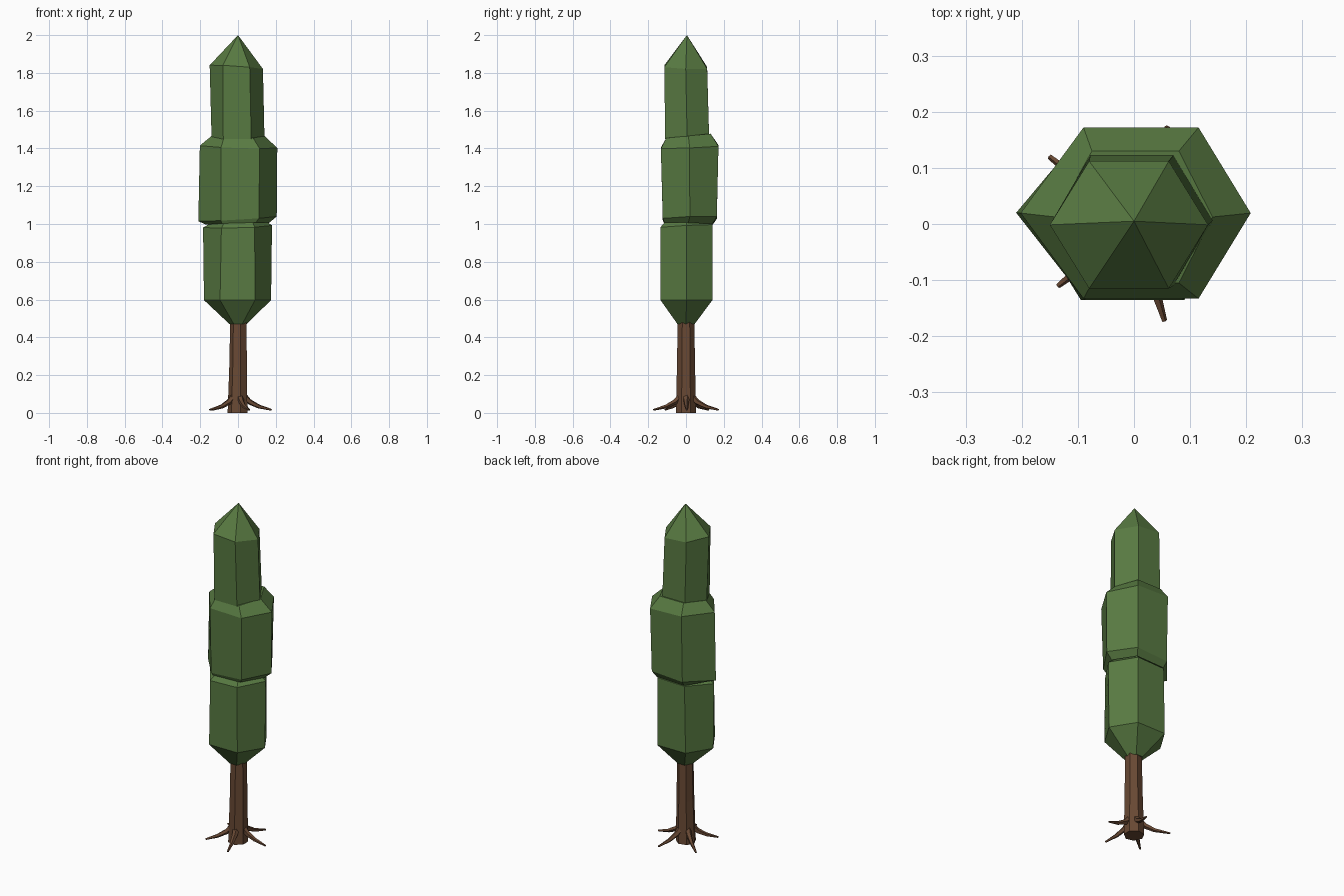
import bpy, bmesh, math
from mathutils import Vector

if "Cube" in bpy.data.objects:
    bpy.data.objects.remove(bpy.data.objects["Cube"])


def material(name, color):
    m = bpy.data.materials.new(name)
    m.diffuse_color = (*color, 1)
    m.use_nodes = True
    m.node_tree.nodes["Principled BSDF"].inputs["Base Color"].default_value = m.diffuse_color
    return m


leaf_green = material("leaf green", (0.098, 0.195, 0.054))
bark_brown = material("bark brown", (0.140, 0.066, 0.034))


def loft(name, rings, mat, apex=None):
    """Join rings of points with flat faces; close with caps or an apex."""
    bm = bmesh.new()
    loops = [[bm.verts.new(p) for p in ring] for ring in rings]
    n = len(loops[0])
    for a, b in zip(loops, loops[1:]):
        for i in range(n):
            j = (i + 1) % n
            bm.faces.new((a[i], a[j], b[j], b[i]))
    bm.faces.new(loops[0][::-1])
    if apex:
        tip = bm.verts.new(apex)
        for i in range(n):
            bm.faces.new((loops[-1][i], loops[-1][(i + 1) % n], tip))
    else:
        bm.faces.new(loops[-1])
    bmesh.ops.recalc_face_normals(bm, faces=bm.faces)
    me = bpy.data.meshes.new(name)
    bm.to_mesh(me)
    bm.free()
    me.materials.append(mat)
    ob = bpy.data.objects.new(name, me)
    bpy.context.collection.objects.link(ob)
    return ob


def hexagon(left, right, front, back, xa, xb, z, tilt=0.0, lean=0.0):
    """Six-sided ring with points at left and right; xa, xb are the inner corners."""
    ym = (front + back) / 2
    pts = [(right, ym), (xb, back), (xa, back), (left, ym), (xa, front), (xb, front)]
    return [(x, y, z + tilt * x + lean * y) for x, y in pts]


# Foliage: three stacked six-sided tiers and a pointed top
foliage = [
    hexagon(-0.045, 0.045, -0.045, 0.045, -0.022, 0.022, 0.47),
    hexagon(-0.18, 0.175, -0.135, 0.14, -0.095, 0.09, 0.597),
    hexagon(-0.185, 0.18, -0.135, 0.14, -0.088, 0.088, 0.987, 0.03, 0.05),
    hexagon(-0.135, 0.14, -0.105, 0.115, -0.07, 0.075, 1.015, 0.05),
    hexagon(-0.17, 0.165, -0.115, 0.14, -0.085, 0.095, 1.002, 0.03, -0.03),
    hexagon(-0.21, 0.205, -0.123, 0.163, -0.09, 0.11, 1.027, 0.06, 0.03),
    hexagon(-0.202, 0.208, -0.133, 0.172, -0.09, 0.115, 1.408, -0.03, 0.04),
    hexagon(-0.14, 0.14, -0.105, 0.13, -0.075, 0.08, 1.465, 0, 0.1),
    hexagon(-0.11, 0.11, -0.085, 0.09, -0.055, 0.055, 1.468, 0, 0.08),
    hexagon(-0.14, 0.14, -0.11, 0.122, -0.078, 0.07, 1.46, 0, 0.1),
    hexagon(-0.15, 0.132, -0.115, 0.112, -0.08, 0.062, 1.83, -0.07, -0.04),
]
loft("foliage", foliage, leaf_green, (0, 0.005, 2.0))


# Trunk: slim tapered prism
def circle(cx, r, z, n=7):
    return [(cx + r * math.cos(math.tau * (i + .5) / n),
             r * math.sin(math.tau * (i + .5) / n), z) for i in range(n)]


loft("trunk", [circle(0, 0.055, 0), circle(0.003, 0.049, 0.25), circle(0.004, 0.045, 0.50)], bark_brown)

# Roots: five bent tapering spikes
tips = [(0.178, 0.005), (0.06, 0.173), (-0.15, 0.12), (-0.135, -0.11), (0.054, -0.172)]
for k, (tx, ty) in enumerate(tips):
    out = Vector((tx, ty, 0))
    length = out.length
    out.normalize()
    side = Vector((-out.y, out.x, 0))
    rings = []
    for dist, z, r in ((0.03, 0.09, 0.02), (0.062, 0.058, 0.015),
                       (0.11, 0.034, 0.011), (length, 0.016, 0.005)):
        up = Vector((out.x * 0.45, out.y * 0.45, 0.89))
        c = out * dist + Vector((0, 0, z))
        rings.append([c + side * r * math.cos(a) + up * r * math.sin(a)
                      for a in (math.tau * i / 5 for i in range(5))])
    loft(f"root_{k + 1}", rings, bark_brown)
